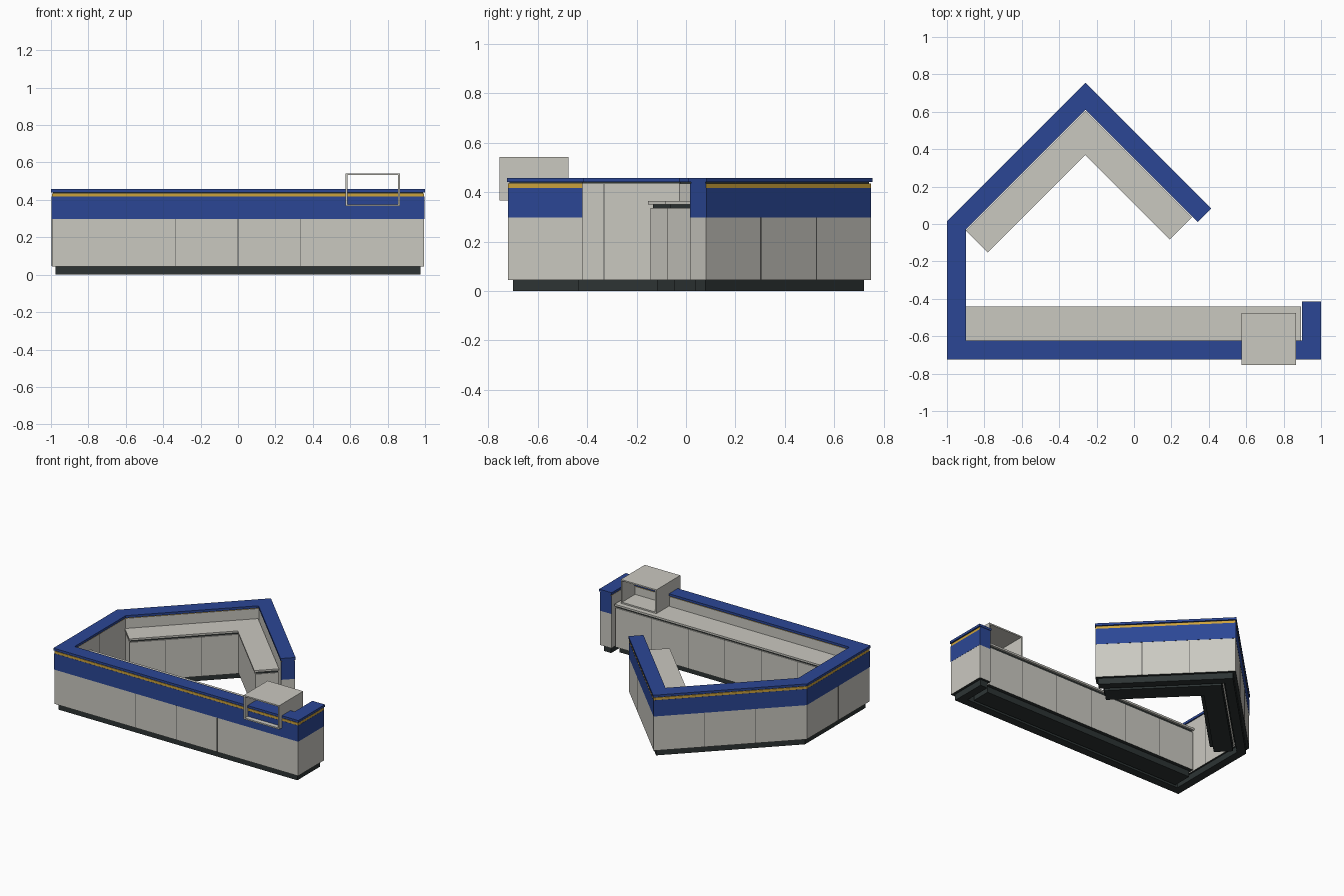
import bpy, bmesh
from mathutils import Vector

if "Cube" in bpy.data.objects:
    bpy.data.objects.remove(bpy.data.objects["Cube"])


def material(name, rgb):
    m = bpy.data.materials.new(name)
    m.diffuse_color = (*rgb, 1)
    m.use_nodes = True
    m.node_tree.nodes["Principled BSDF"].inputs["Base Color"].default_value = m.diffuse_color
    return m


BLUE = material("blue laminate", (0.024, 0.062, 0.30))
GREY = material("warm grey panel", (0.59, 0.58, 0.53))
GOLD = material("gold stripe", (0.60, 0.36, 0.045))
DARK = material("dark plinth", (0.026, 0.034, 0.034))
SEAM = material("seam grey", (0.10, 0.10, 0.095))


def offset(path, d):
    """Shift an open path to its left by d with mitred corners."""
    dirs = [(b - a).normalized() for a, b in zip(path, path[1:])]
    norms = [Vector((-t.y, t.x)) for t in dirs]
    out = []
    for i, p in enumerate(path):
        n0, n1 = norms[max(i - 1, 0)], norms[min(i, len(norms) - 1)]
        out.append(p + (n0 + n1) * d / (1 + n0.dot(n1)))
    return out


def trimmed(path, t):
    """Pull both ends of a path back by t."""
    p = list(path)
    p[0] = path[0] + (path[1] - path[0]).normalized() * t
    p[-1] = path[-1] + (path[-2] - path[-1]).normalized() * t
    return p


def run(name, paths, d0, d1, z0, z1, outer, inner=None, end=None, top=None, bottom=None, trim=0):
    """Extruded strip along each path, coloured by the side each face is on."""
    slots = [outer, inner or outer, end or outer, top or outer, bottom or outer]
    mats = list(dict.fromkeys(slots))
    bm = bmesh.new()
    for path in paths:
        p = trimmed(path, trim)
        rings = []
        for a, b in zip(offset(p, d0), offset(p, d1)):
            rings.append([bm.verts.new((*q, z)) for q, z in ((a, z0), (b, z0), (b, z1), (a, z1))])
        for r, s in zip(rings, rings[1:]):
            for k, side in enumerate((4, 1, 3, 0)):
                j = (k + 1) % 4
                bm.faces.new((r[k], r[j], s[j], s[k])).material_index = mats.index(slots[side])
        for r in (rings[0], rings[-1]):
            bm.faces.new(r).material_index = mats.index(slots[2])
    bmesh.ops.recalc_face_normals(bm, faces=bm.faces)
    me = bpy.data.meshes.new(name)
    bm.to_mesh(me)
    bm.free()
    for m in mats:
        me.materials.append(m)
    ob = bpy.data.objects.new(name, me)
    bpy.context.collection.objects.link(ob)
    return ob


def seam_paths(a, b, fractions, w=0.002):
    """Short path pieces marking panel joints between a and b."""
    t = (b - a).normalized() * w
    return [[a.lerp(b, f) - t, a.lerp(b, f) + t] for f in fractions]


def vecs(*pts):
    return [Vector(p) for p in pts]


# Outer line of the counter, walked so that the staff side is on the left
counter = vecs((0.412, 0.083), (-0.26, 0.755), (-1, 0.015), (-1, -0.725), (1, -0.725), (1, -0.415))

# Counter wall: plinth, lower panels, coloured band, stripe, shadow gap, top
run("counter_plinth", [counter], 0.025, 0.085, 0, 0.045, DARK, trim=0.02)
run("counter_panels", [counter], 0.005, 0.098, 0.045, 0.298, GREY, bottom=DARK, trim=0.003)
run("counter_band", [counter], 0.004, 0.098, 0.298, 0.417, BLUE, inner=GREY, trim=0.003)
run("counter_stripe", [counter], 0.005, 0.098, 0.417, 0.435, GOLD, inner=GREY, end=BLUE, trim=0.003)
run("counter_gap", [counter], 0.010, 0.092, 0.435, 0.440, DARK, end=BLUE, trim=0.003)
run("counter_top", [counter], 0, 0.102, 0.440, 0.457, BLUE)

# Joints between the outer panels
joints = (seam_paths(counter[0], counter[1], (1 / 3, 2 / 3))
          + seam_paths(counter[1], counter[2], (1 / 3, 2 / 3))
          + seam_paths(counter[2], counter[3], (0.5,))
          + seam_paths(counter[3], counter[4], (1 / 3, 0.5, 2 / 3)))
run("panel_joints", joints, 0.004, 0.006, 0.047, 0.297, SEAM)

# Joint on the inside of the left wall
run("inner_joint", seam_paths(counter[2], counter[3], (0.47,)), 0.097, 0.099, 0.047, 0.432, SEAM)

# Work desks on the staff side: long front desk and angled rear desk
front_desk = vecs((-0.897, -0.625), (0.893, -0.625))
rear_desk = vecs((0.31, 0.036), (-0.26, 0.606), (-0.9, -0.034))
rear_front = offset(rear_desk, 0.17)
desks = {"front": (front_desk, 0.183), "rear": (rear_desk, 0.168)}
for label, (path, depth) in desks.items():
    run(label + "_desk_plinth", [path], 0.005, depth - 0.035, 0, 0.045, DARK, trim=0.015)
    run(label + "_desk_cabinet", [path], 0.002, depth - 0.008, 0.045, 0.335, GREY, bottom=DARK, trim=0.004)
    run(label + "_desk_gap", [path], 0.004, depth - 0.016, 0.335, 0.350, DARK, trim=0.010)
    run(label + "_desk_top", [path], 0, depth, 0.350, 0.364, GREY)

# Cabinet door joints
doors = seam_paths(*front_desk, [i / 6 for i in range(1, 6)])
run("front_desk_joints", doors, 0.174, 0.176, 0.047, 0.334, SEAM)
doors = [s for a, b in zip(rear_front, rear_front[1:]) for s in seam_paths(a, b, (1 / 3, 2 / 3))]
run("rear_desk_joints", doors, -0.011, -0.009, 0.047, 0.334, SEAM)

# Service hatch: box frame open front to back, set through the counter top
hatch = vecs((0.575, -0.755), (0.865, -0.755))
run("hatch_floor", [hatch], 0, 0.28, 0.366, 0.376, GREY)
run("hatch_roof", [hatch], 0, 0.28, 0.532, 0.542, GREY)
for label, x in (("left", 0.575), ("right", 0.855)):
    side = vecs((x, -0.755), (x + 0.01, -0.755))
    run("hatch_side_" + label, [side], 0, 0.28, 0.376, 0.532, GREY)
